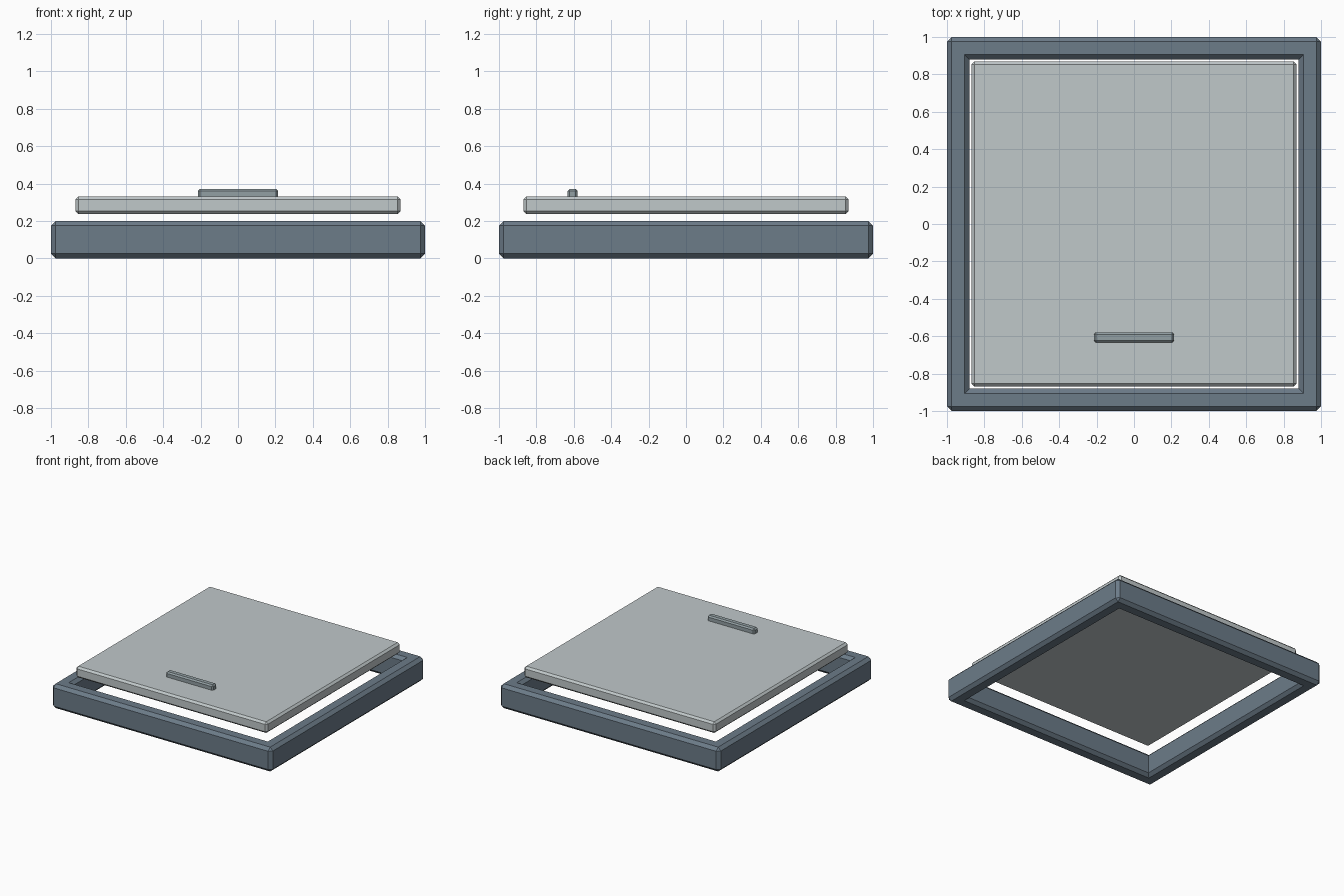
import bpy, bmesh

if "Cube" in bpy.data.objects:
    bpy.data.objects.remove(bpy.data.objects["Cube"])


def material(name, rgb):
    mat = bpy.data.materials.new(name)
    mat.diffuse_color = (*rgb, 1)
    mat.use_nodes = True
    mat.node_tree.nodes["Principled BSDF"].inputs["Base Color"].default_value = mat.diffuse_color
    return mat


def finish(bm, name, mat):
    bmesh.ops.recalc_face_normals(bm, faces=bm.faces)
    mesh = bpy.data.meshes.new(name)
    bm.to_mesh(mesh)
    bm.free()
    mesh.materials.append(mat)
    obj = bpy.data.objects.new(name, mesh)
    bpy.context.collection.objects.link(obj)
    return obj


def chamfer(bm, edges, width):
    bmesh.ops.bevel(bm, geom=edges, offset=width, offset_type='OFFSET',
                    segments=1, profile=0.5, affect='EDGES')


def chamfered_box(name, lo, hi, width, mat):
    bm = bmesh.new()
    bmesh.ops.create_cube(bm, size=1)
    for v in bm.verts:
        v.co = [(a + b) / 2 + c * (b - a) for a, b, c in zip(lo, hi, v.co)]
    chamfer(bm, bm.edges[:], width)
    return finish(bm, name, mat)


def square_frame(name, outer, inner, height, width, mat):
    bm = bmesh.new()
    corners = [(-1, -1), (1, -1), (1, 1), (-1, 1)]
    # Loops run around the section: outer bottom, outer top, inner top, inner bottom
    section = [(outer, 0), (outer, height), (inner, height), (inner, 0)]
    loops = [[bm.verts.new((x * r, y * r, z)) for x, y in corners] for r, z in section]
    for i in range(4):
        a, b = loops[i], loops[(i + 1) % 4]
        for j in range(4):
            k = (j + 1) % 4
            bm.faces.new((a[j], a[k], b[k], b[j]))
    bmesh.ops.recalc_face_normals(bm, faces=bm.faces)

    # Chamfer the rims and outer corners; inner corners and flat mitres stay sharp
    def keep(e):
        p, q = (v.co for v in e.verts)
        if abs(p.z - q.z) > 1e-4:
            return abs(p.x) > inner + 1e-4
        return abs(abs(p.x) - abs(q.x)) < 1e-4
    chamfer(bm, [e for e in bm.edges if keep(e)], width)
    return finish(bm, name, mat)


slate = material("slate", (0.15, 0.20, 0.25))
pale = material("pale_grey", (0.53, 0.58, 0.59))
steel = material("steel_grey", (0.29, 0.35, 0.37))

# Surrounding frame
square_frame("hatch_frame", 1.0, 0.88, 0.2, 0.025, slate)
# Raised lid panel
chamfered_box("hatch_panel", (-0.87, -0.87, 0.238), (0.87, 0.87, 0.33), 0.016, pale)
# Pull handle, set slightly into the panel
chamfered_box("handle", (-0.215, -0.633, 0.317), (0.215, -0.579, 0.371), 0.011, steel)
